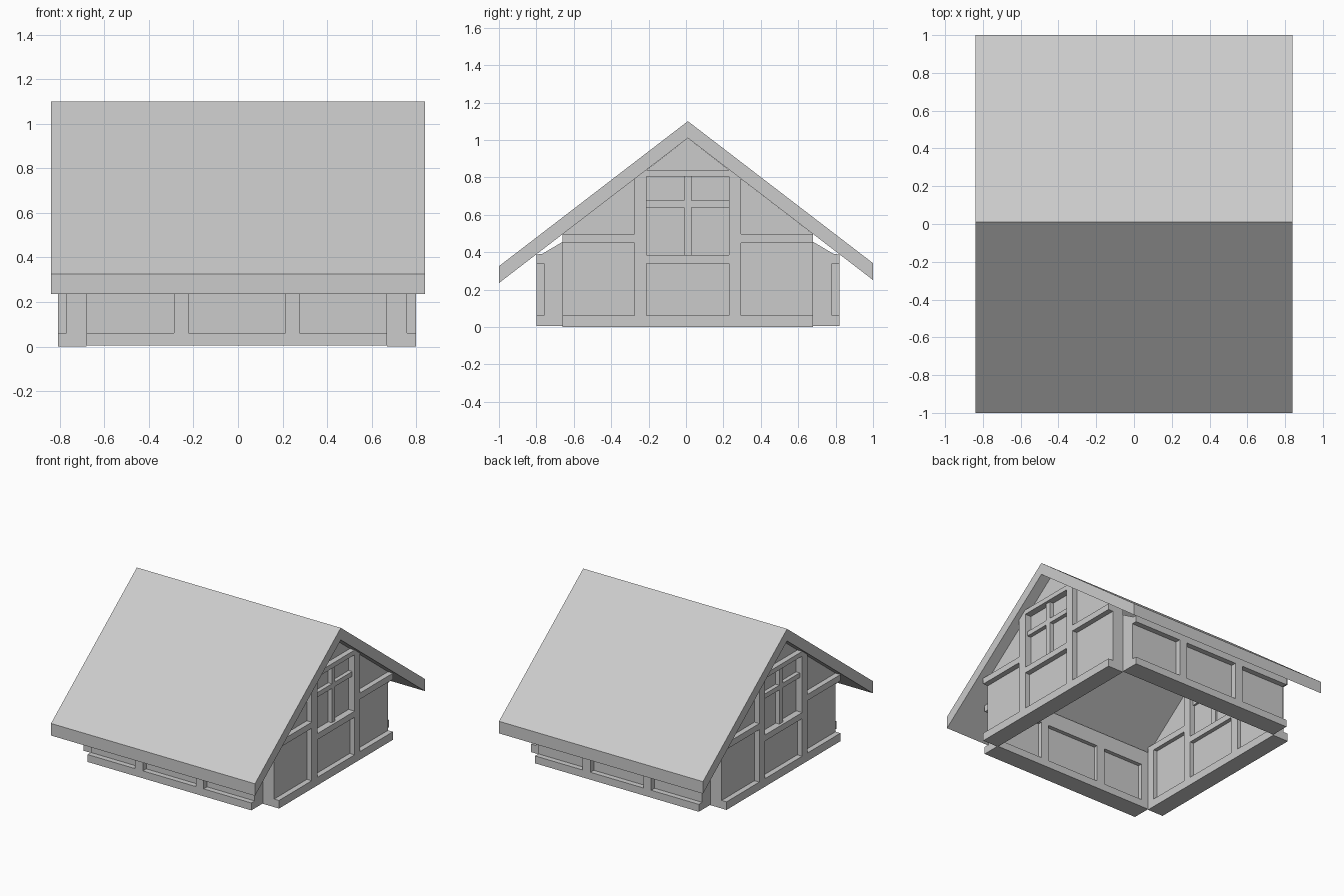
import bpy, bmesh

if "Cube" in bpy.data.objects:
    bpy.data.objects.remove(bpy.data.objects["Cube"])

CX, CY = -0.005, 0.01            # centre of the house walls
RIDGE, SLOPE = 1.01, 0.767       # roof underside


def under(y):
    return RIDGE - SLOPE * abs(y)


def prism(name, profile, x0, x1, offset=True):
    """Extrude a (y, z) profile along x."""
    bm = bmesh.new()
    dx, dy = (CX, CY) if offset else (0, 0)
    face = bm.faces.new([bm.verts.new((x0 + dx, y + dy, z)) for y, z in profile])
    ext = bmesh.ops.extrude_face_region(bm, geom=[face])
    bmesh.ops.translate(bm, vec=(x1 - x0, 0, 0),
                        verts=[v for v in ext["geom"] if isinstance(v, bmesh.types.BMVert)])
    bmesh.ops.recalc_face_normals(bm, faces=bm.faces)
    me = bpy.data.meshes.new(name)
    bm.to_mesh(me)
    bm.free()
    ob = bpy.data.objects.new(name, me)
    bpy.context.collection.objects.link(ob)
    return ob


def box(name, x0, x1, y0, y1, z0, z1):
    return prism(name, [(y0, z0), (y1, z0), (y1, z1), (y0, z1)], x0, x1)


# Roof: folded slab with vertical eaves
prism("roof", [(-1, 0.235), (-1, 0.325), (0.01, 1.10), (1, 0.341),
               (1, 0.251), (0.01, 1.01)], -0.84, 0.84, offset=False)

OUT, IN = 0.805, 0.675           # gable frame, outer and inner x
W = 0.67                         # half width of the gable frame
POST0, POST1 = 0.22, 0.285       # gable posts either side of the window

for s, side in ((1, "right"), (-1, "left")):
    a, b = s * IN, s * OUT                 # full frame depth
    pa, pb = s * 0.705, s * 0.765          # recessed panel depth
    # Gable sill and rails around the window
    box(f"{side}_gable_sill", a, b, -W, W, 0, 0.06)
    box(f"{side}_window_sill", a, b, -POST0, POST0, 0.34, 0.385)
    box(f"{side}_window_lintel", a, b, -POST0, POST0, 0.805, 0.84)
    # Window pane and glazing bars
    box(f"{side}_window_pane", s * 0.715, s * 0.755, -POST0, POST0, 0.385, 0.805)
    box(f"{side}_window_mullion", s * 0.70, s * 0.785, -0.02, 0.02, 0.385, 0.805)
    for n, (y0, y1) in enumerate(((-POST0, -0.02), (0.02, POST0))):
        box(f"{side}_window_bar_{n}", s * 0.70, s * 0.785, y0, y1, 0.64, 0.675)
    # Panels below and above the window
    box(f"{side}_lower_panel", pa, pb, -POST0, POST0, 0.06, 0.34)
    prism(f"{side}_peak_panel", [(-POST0, 0.84), (POST0, 0.84), (0, RIDGE)], pa, pb)
    for t, end in ((-1, "front"), (1, "back")):
        # Posts, rails and infill, cut to the roof slope
        prism(f"{side}_{end}_gable_post",
              [(t * POST0, 0.06), (t * POST1, 0.06),
               (t * POST1, under(POST1)), (t * POST0, under(POST0))], a, b)
        prism(f"{side}_{end}_gable_panel",
              [(t * POST1, 0.06), (t * W, 0.06), (t * W, under(W)),
               (t * POST1, under(POST1))], pa, pb)
        box(f"{side}_{end}_gable_rail", a, b, *sorted((t * POST1, t * W)), 0.45, 0.496)
        box(f"{side}_{end}_gable_end_post", a, pa, *sorted((t * 0.61, t * W)), 0.06, 0.45)

L = 0.675                        # half length of the eaves walls
for t, end in ((-1, "front"), (1, "back")):
    # Eaves wall sill, sloped top plate, recessed panel
    y0, y1 = sorted((t * 0.67, t * 0.81))
    box(f"{end}_wall_sill", -L, L, y0, y1, 0.005, 0.06)
    prism(f"{end}_wall_plate", [(t * 0.67, 0.34), (t * 0.81, 0.34), (t * 0.81, 0.388),
                                (t * 0.78, 0.39), (t * 0.67, 0.455)], -L, L)
    box(f"{end}_wall_panel", -L, L, *sorted((t * 0.70, t * 0.77)), 0.06, 0.34)
    # Studs
    for n, x in enumerate((-0.25, 0.25)):
        box(f"{end}_wall_post_{n}", x - 0.032, x + 0.032, y0, y1, 0.06, 0.34)
    # Inside end posts
    for n, s in enumerate((-1, 1)):
        box(f"{end}_wall_end_post_{n}", *sorted((s * 0.615, s * L)),
            *sorted((t * 0.67, t * 0.70)), 0.06, 0.34)
